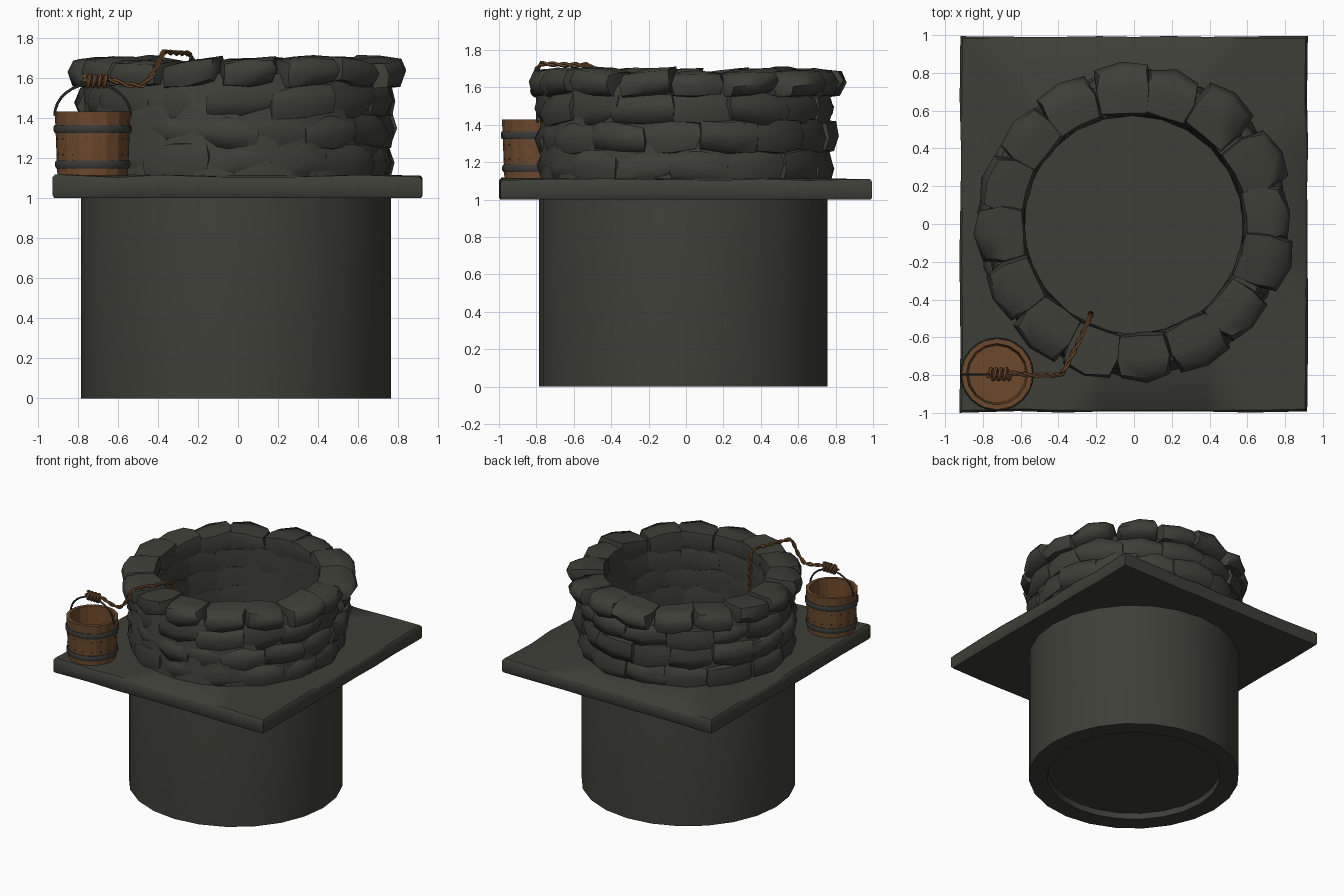
import bpy, bmesh, math, random
from mathutils import Vector

if "Cube" in bpy.data.objects:
    bpy.data.objects.remove(bpy.data.objects["Cube"])
random.seed(7)


def material(name, rgb):
    m = bpy.data.materials.new(name)
    m.diffuse_color = (*rgb, 1)
    m.use_nodes = True
    m.node_tree.nodes["Principled BSDF"].inputs["Base Color"].default_value = m.diffuse_color
    return m


STONE = material("dark stone", (0.049, 0.049, 0.040))
WOOD = material("brown wood", (0.150, 0.066, 0.025))
IRON = material("dark iron", (0.042, 0.043, 0.038))
ROPE = material("rope brown", (0.150, 0.070, 0.026))


def finish(name, bm, mat, angle=40):
    bmesh.ops.remove_doubles(bm, verts=bm.verts, dist=0.0005)
    bmesh.ops.recalc_face_normals(bm, faces=bm.faces)
    me = bpy.data.meshes.new(name)
    bm.to_mesh(me)
    bm.free()
    ob = bpy.data.objects.new(name, me)
    bpy.context.collection.objects.link(ob)
    me.materials.append(mat)
    bpy.ops.object.select_all(action='DESELECT')
    ob.select_set(True)
    bpy.context.view_layer.objects.active = ob
    if angle:
        bpy.ops.object.shade_smooth_by_angle(angle=math.radians(angle))
    return ob


def lathe(name, profile, n, mat, cx=0, cy=0, angle=40, closed=False):
    """Spin a profile of (radius, z) around a vertical axis."""
    bm = bmesh.new()
    rings = []
    for r, z in profile:
        rings.append([bm.verts.new((cx + r * math.cos(2 * math.pi * i / n),
                                    cy + r * math.sin(2 * math.pi * i / n), z)) for i in range(n)])
    for a, b in zip(rings, rings[1:] + (rings[:1] if closed else [])):
        for i in range(n):
            j = (i + 1) % n
            bm.faces.new((a[i], a[j], b[j], b[i]))
    return finish(name, bm, mat, angle)


def tube(name, paths, radius, mat, sides=6):
    """Sweep a round section along each list of points."""
    bm = bmesh.new()
    for pts in paths:
        pts = [Vector(p) for p in pts]
        rings, side = [], None
        for k, p in enumerate(pts):
            t = (pts[min(k + 1, len(pts) - 1)] - pts[max(k - 1, 0)]).normalized()
            if side is None:
                side = t.orthogonal()
            side = (side - t * side.dot(t)).normalized()
            up = t.cross(side)
            rings.append([bm.verts.new(p + radius * (side * math.cos(2 * math.pi * i / sides)
                                                     + up * math.sin(2 * math.pi * i / sides)))
                          for i in range(sides)])
        for a, b in zip(rings, rings[1:]):
            for i in range(sides):
                j = (i + 1) % sides
                bm.faces.new((a[i], a[j], b[j], b[i]))
        bm.faces.new(rings[0])
        bm.faces.new(rings[-1])
    return finish(name, bm, mat, 50)


# Round shaft with hollow inside, floor, recessed underside and the core of the wall above
lathe("well_shaft", [(0, 0.045), (0.628, 0.045), (0.635, 0), (0.772, 0), (0.772, 1.05), (0.762, 1.1),
                     (0.762, 1.58), (0.74, 1.62), (0.61, 1.62), (0.59, 1.0), (0.587, 0.06), (0, 0.06)],
      24, STONE, -0.01, -0.015)

# Square paving slab with a round hole, slightly uneven
bm = bmesh.new()
N = 32
rows = [(0.65, 1.0, 0), (1, 1.0, 0.008), (1, 1.012, 0), (1, 1.095, 0), (1, 1.11, 0.012), (0.65, 1.115, 0)]
grid = []
wob = [random.uniform(-0.008, 0.008) for _ in range(N)]
for k, (r, z, inset) in enumerate(rows):
    ring = []
    for i in range(N):
        c, s = math.cos(2 * math.pi * i / N), math.sin(2 * math.pi * i / N)
        if k in (0, 5):
            ring.append(bm.verts.new((r * c, r * s, z)))
        else:
            m = max(abs(c), abs(s))
            w = wob[i] * 0.6
            ring.append(bm.verts.new(((0.92 - inset + w) * c / m, (0.995 - inset + w) * s / m,
                                      z + (wob[i] if k > 2 else 0))))
    grid.append(ring)
for a, b in zip(grid, grid[1:] + grid[:1]):
    for i in range(N):
        j = (i + 1) % N
        bm.faces.new((a[i], a[j], b[j], b[i]))
finish("paving_slab", bm, STONE, 50)


def stone(bm, am, ha, r0, r1, z0, z1, taper):
    """One pillow-shaped block bent around the wall."""
    tmp = bmesh.new()
    bmesh.ops.create_cube(tmp, size=2)
    bmesh.ops.subdivide_edges(tmp, edges=tmp.edges[:], cuts=1, use_grid_fill=True)
    new = {}
    tilt = random.uniform(-0.02, 0.02)
    for v in tmp.verts:
        u, w, h = v.co
        out = max(w, 0)
        a = am + ha * u * (1 - 0.05 * abs(h) - taper * out)
        z = (z0 + z1) / 2 + (z1 - z0) / 2 * h * (1 - 0.10 * abs(u) - 0.15 * out) + tilt * u
        r = (r0 + r1) / 2 + (r1 - r0) / 2 * w
        r -= (0.022 * abs(u) + 0.026 * abs(h)) * out
        r += 0.010 * (abs(u) + abs(h)) * max(-w, 0)
        r += random.uniform(-0.009, 0.009)
        a += random.uniform(-0.012, 0.012)
        z += random.uniform(-0.008, 0.008)
        new[v] = bm.verts.new((r * math.cos(a), r * math.sin(a), z))
    for f in tmp.faces:
        bm.faces.new([new[v] for v in f.verts])
    tmp.free()


# Stone courses: the top one is the rim of larger, separate cap stones
courses = [("base_course", 1.07, 1.28, 0.805, 15), ("lower_course", 1.24, 1.43, 0.812, 16),
           ("upper_course", 1.39, 1.58, 0.808, 15), ("rim_stones", 1.55, 1.695, 0.855, 16)]
for k, (name, z0, z1, r1, n) in enumerate(courses):
    bm = bmesh.new()
    rim = k == 3
    for i in range(n):
        am = 2 * math.pi * (i + (0.25 if rim else 0.5 * (k % 2) + 0.25)) / n + random.uniform(-0.03, 0.03)
        stone(bm, am, math.pi / n * (1.05 if rim else 1.16), 0.58, r1 + random.uniform(-0.02, 0.02),
              z0, z1 + random.uniform(-0.015, 0.012), 0.20 if rim else 0.08)
    finish(name, bm, STONE, 60)

# Bucket with wooden staves, iron hoops and nails
BX, BY = -0.725, -0.795
lathe("bucket_staves", [(0, 1.112), (0.176, 1.112), (0.189, 1.43), (0.162, 1.43), (0.152, 1.15), (0, 1.15)],
      16, WOOD, BX, BY, 15)
for name, z, r in (("upper_hoop", 1.345, 0.186), ("lower_hoop", 1.168, 0.179)):
    lathe(name, [(r - 0.012, z - 0.02), (r + 0.004, z - 0.02), (r + 0.009, z - 0.008),
                 (r + 0.009, z + 0.008), (r + 0.004, z + 0.02), (r - 0.012, z + 0.02)],
          24, IRON, BX, BY, 50, True)
bm = bmesh.new()
for z, r in ((1.215, 0.177), (1.295, 0.180)):
    for i in range(16):
        a = 2 * math.pi * (i + 0.5) / 16
        res = bmesh.ops.create_cube(bm, size=0.008)
        bmesh.ops.translate(bm, verts=res["verts"], vec=(BX + r * math.cos(a), BY + r * math.sin(a), z))
finish("bucket_nails", bm, IRON, 0)

# Arched bucket handle
tube("bucket_handle", [[(BX + 0.19 * math.cos(math.pi * i / 16), BY,
                         1.41 + 0.16 * math.sin(math.pi * i / 16)) for i in range(17)]], 0.007, IRON)

# Rope knot wound around the handle
tube("rope_knot", [[(BX - 0.04 + 0.11 * t / 48, BY + 0.028 * math.sin(t * math.pi / 6),
                     1.582 + 0.027 * math.cos(t * math.pi / 6)) for t in range(49)]], 0.011, ROPE)

# Rope of two twisted strands, over the rim and down into the well
path = [Vector(p) for p in ((-0.78, -0.80, 1.585), (-0.64, -0.79, 1.59), (-0.55, -0.80, 1.565), (-0.48, -0.80, 1.56),
                            (-0.43, -0.80, 1.61), (-0.385, -0.795, 1.70), (-0.37, -0.775, 1.728),
                            (-0.30, -0.64, 1.722), (-0.245, -0.52, 1.72), (-0.23, -0.485, 1.69),
                            (-0.23, -0.475, 1.3), (-0.23, -0.475, 0.5))]
dense = []
for a, b in zip(path, path[1:]):
    steps = max(2, int((b - a).length / 0.012))
    dense += [(a.lerp(b, i / steps), (b - a).normalized()) for i in range(steps)]
strands = []
for phase in (0, math.pi):
    pts = []
    for k, (p, t) in enumerate(dense):
        ref = Vector((0.6, -0.8, 0.1))
        s = (ref - t * t.dot(ref)).normalized()
        ang = k * 0.6 + phase
        pts.append(p + 0.007 * (s * math.cos(ang) + t.cross(s) * math.sin(ang)))
    strands.append(pts)
tube("well_rope", strands, 0.0085, ROPE, 5)
